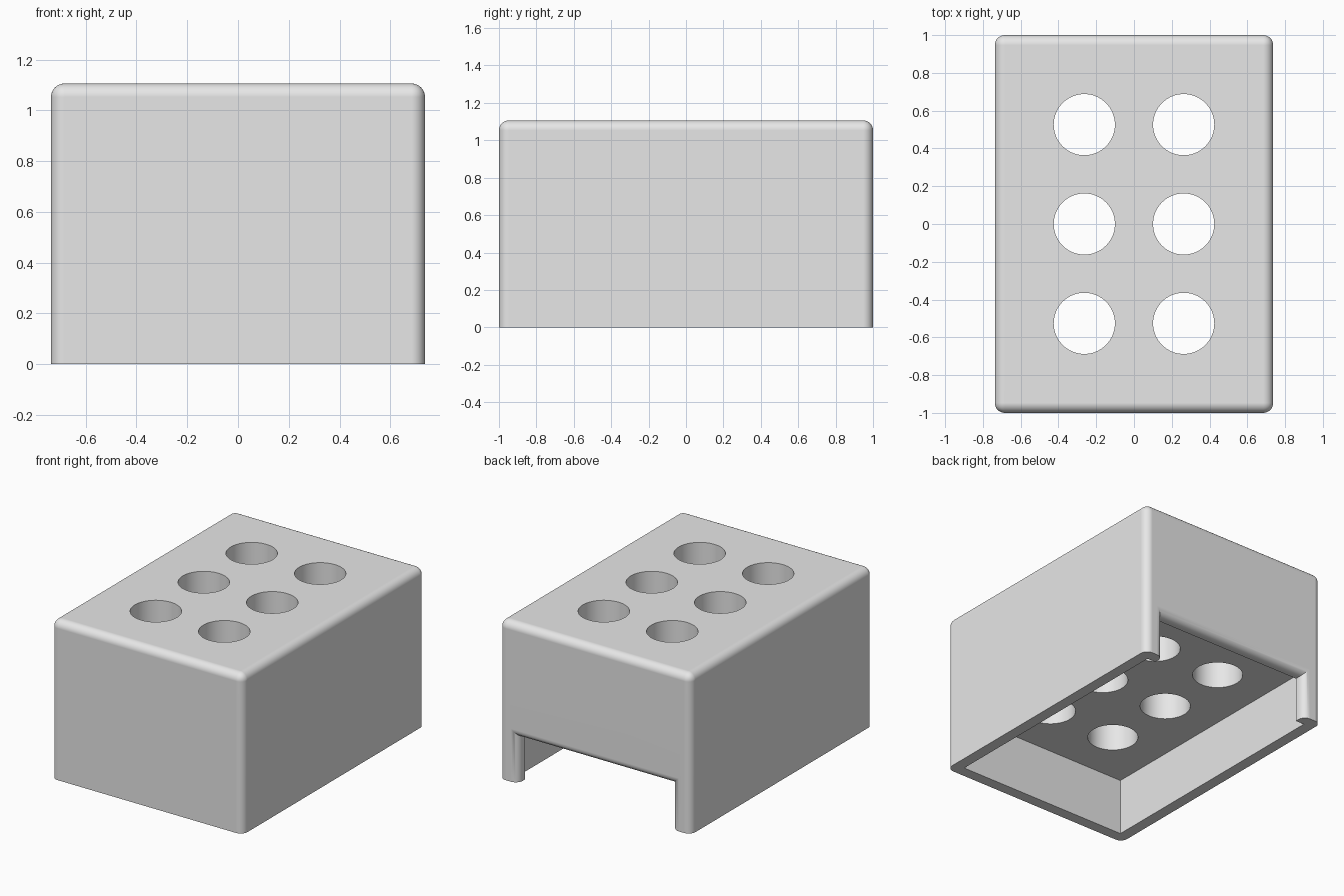
import bpy, bmesh, math
from mathutils import Matrix, Vector

if "Cube" in bpy.data.objects:
    bpy.data.objects.remove(bpy.data.objects["Cube"], do_unlink=True)

HX, HY, H = 0.737, 1.0, 1.106      # half width, half length, height
WALL, FILLET = 0.079, 0.053
POCKET_Z, NOTCH_Z, POST = 0.395, 0.316, 0.145
HOLE_R, PITCH = 0.162, 0.526


def add_box(bm, lo, hi):
    lo, hi = Vector(lo), Vector(hi)
    m = Matrix.Translation((lo + hi) / 2) @ Matrix.Diagonal((*(hi - lo), 1))
    bmesh.ops.create_cube(bm, size=1, matrix=m)


def to_object(bm, name):
    mesh = bpy.data.meshes.new(name)
    bm.to_mesh(mesh)
    bm.free()
    obj = bpy.data.objects.new(name, mesh)
    bpy.context.collection.objects.link(obj)
    return obj


def cut(obj, bm, name):
    """Subtract the cutter and bake the result into the mesh."""
    cutter = to_object(bm, name)
    cutter.hide_render = True
    mod = obj.modifiers.new(name, 'BOOLEAN')
    mod.operation, mod.solver, mod.object = 'DIFFERENCE', 'EXACT', cutter
    deps = bpy.context.evaluated_depsgraph_get()
    baked = bpy.data.meshes.new_from_object(obj.evaluated_get(deps))
    obj.modifiers.clear()
    obj.data = baked
    bpy.data.objects.remove(cutter, do_unlink=True)


# Solid block
bm = bmesh.new()
add_box(bm, (-HX, -HY, 0), (HX, HY, H))
block = to_object(bm, "holder_block")

# Opening at the bottom of the back wall
bm = bmesh.new()
add_box(bm, (POST - HX, HY - 0.2, -0.1), (HX - POST, HY + 0.1, NOTCH_Z))
cut(block, bm, "back_opening")


# Round the upright corners, the top rim and the outer rim of the opening
def is_rounded(e):
    a, b = (v.co for v in e.verts)
    if max(a.z, b.z) < 0.01:
        return False
    on_back = min(a.y, b.y) > HY - 0.01
    on_front = max(a.y, b.y) < 0.01 - HY
    on_top = min(a.z, b.z) > H - 0.01
    return on_back or on_front or on_top


bm = bmesh.new()
bm.from_mesh(block.data)
bmesh.ops.bevel(bm, geom=[e for e in bm.edges if is_rounded(e)], offset=FILLET,
                offset_type='OFFSET', segments=8, profile=0.5,
                affect='EDGES', clamp_overlap=False)
bm.to_mesh(block.data)
bm.free()

# Hollow underside
bm = bmesh.new()
add_box(bm, (WALL - HX, WALL - HY, -0.1), (HX - WALL, HY - WALL, POCKET_Z))
cut(block, bm, "underside_pocket")

# Two rows of three through holes
bm = bmesh.new()
for x in (-PITCH / 2, PITCH / 2):
    for y in (-PITCH, 0, PITCH):
        bmesh.ops.create_cone(bm, cap_ends=True, segments=64, radius1=HOLE_R,
                              radius2=HOLE_R, depth=H,
                              matrix=Matrix.Translation((x, y, H * 0.8)))
cut(block, bm, "through_holes")

# Plain grey plastic
grey = bpy.data.materials.new("light_grey")
grey.use_nodes = True
colour = (0.8, 0.8, 0.8, 1)
grey.diffuse_color = colour
grey.node_tree.nodes["Principled BSDF"].inputs["Base Color"].default_value = colour
block.data.materials.clear()
block.data.materials.append(grey)

# Smooth fillets and hole walls, flat broad faces
bpy.ops.object.select_all(action='DESELECT')
block.select_set(True)
bpy.context.view_layer.objects.active = block
bpy.ops.object.shade_smooth_by_angle(angle=math.radians(30))
weighted = block.modifiers.new("flat_faces", 'WEIGHTED_NORMAL')
weighted.keep_sharp = True
